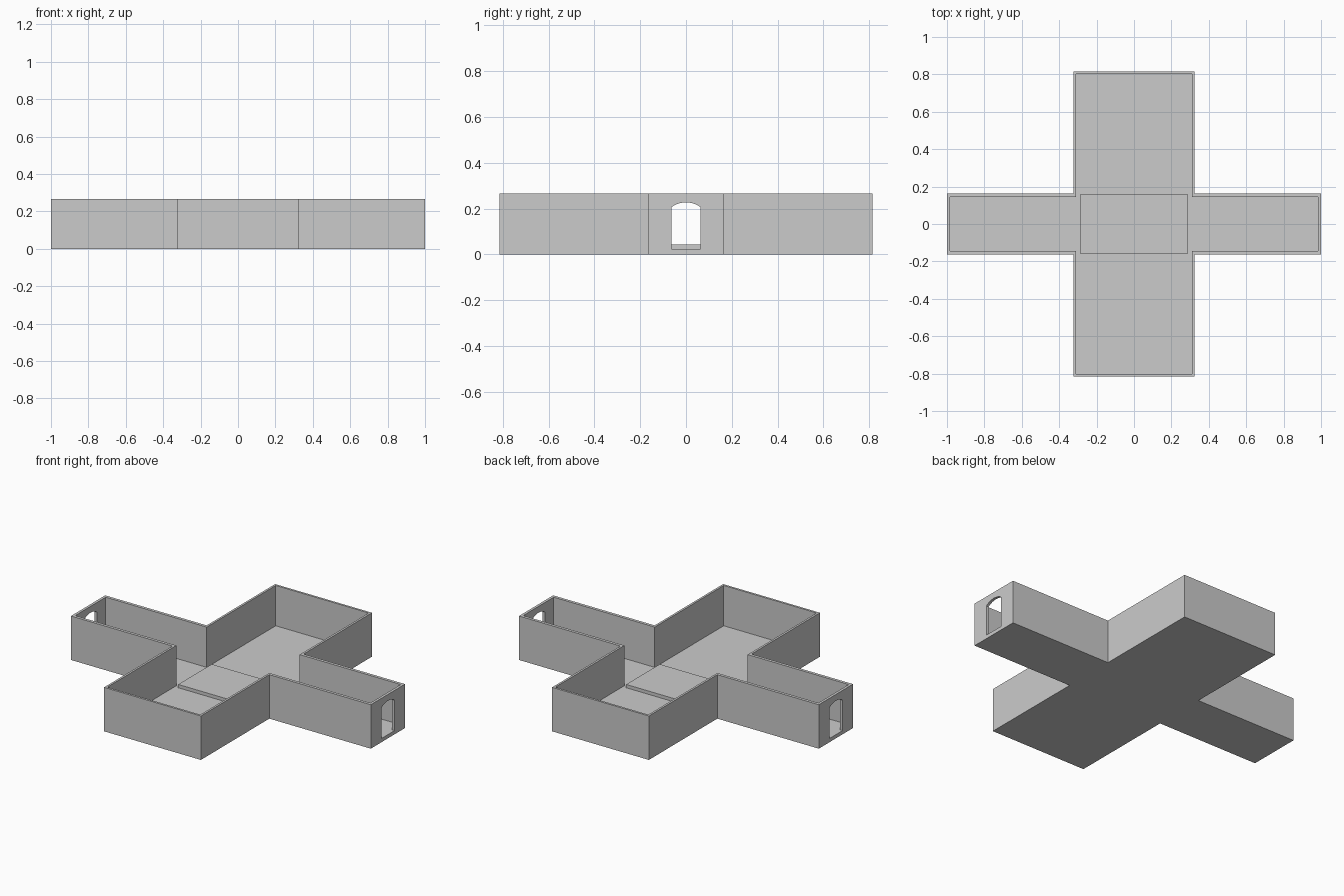
import bpy, bmesh, math

if "Cube" in bpy.data.objects:
    bpy.data.objects.remove(bpy.data.objects["Cube"])


def make_object(name, bm):
    bmesh.ops.recalc_face_normals(bm, faces=bm.faces)
    mesh = bpy.data.meshes.new(name)
    bm.to_mesh(mesh)
    bm.free()
    ob = bpy.data.objects.new(name, mesh)
    bpy.context.collection.objects.link(ob)
    return ob


def cross(ax, ay, wx, wy):
    """Plus-shaped outline: arms reach ax (half width ay), wings reach wy (half width wx)."""
    q = [(ax, ay), (wx, ay), (wx, wy)]
    left = [(-x, y) for x, y in reversed(q)]
    upper = q + left
    return upper + [(-x, -y) for x, y in upper]


def ring(bm, outline, z):
    return [bm.verts.new((x, y, z)) for x, y in outline]


def bridge(bm, a, b):
    n = len(a)
    for i in range(n):
        bm.faces.new((a[i], a[(i + 1) % n], b[(i + 1) % n], b[i]))


HEIGHT, FLOOR = 0.265, 0.022

# Cross-shaped shell: underside, outer walls, rim, inner walls and floor
bm = bmesh.new()
outer = cross(1.0, 0.163, 0.323, 0.815)
inner = cross(0.984, 0.145, 0.31, 0.802)
rings = [ring(bm, outer, 0), ring(bm, outer, HEIGHT),
         ring(bm, inner, HEIGHT), ring(bm, inner, FLOOR)]
for a, b in zip(rings, rings[1:]):
    bridge(bm, a, b)
bm.faces.new(rings[0])
bm.faces.new(rings[-1])
shell = make_object("walls_and_floor", bm)

# Arched doorway cutter running through both end walls
half, sill, spring, rise = 0.063, FLOOR + 0.0005, 0.206, 0.021
radius = (half ** 2 + rise ** 2) / (2 * rise)
sweep = math.asin(half / radius)
profile = [(-half, sill), (half, sill)]
for i in range(13):
    t = sweep * (1 - i / 6)
    profile.append((radius * math.sin(t), spring + rise - radius + radius * math.cos(t)))
bm = bmesh.new()
ends = [[bm.verts.new((x, y, z)) for y, z in profile] for x in (-1.1, 1.1)]
bridge(bm, *ends)
for end in ends:
    bm.faces.new(end)
cutter = make_object("doorway_cutter", bm)
cutter.hide_render = True

mod = shell.modifiers.new("doorways", 'BOOLEAN')
mod.operation = 'DIFFERENCE'
mod.solver = 'EXACT'
mod.object = cutter
bpy.context.view_layer.objects.active = shell
bpy.ops.object.modifier_apply(modifier=mod.name)
bpy.data.objects.remove(cutter)

# Raised slab at the crossing
bm = bmesh.new()
bmesh.ops.create_cube(bm, size=1)
for v in bm.verts:
    v.co = (v.co.x * 0.574, v.co.y * 0.32, 0.042 if v.co.z > 0 else 0.01)
make_object("crossing_slab", bm)
